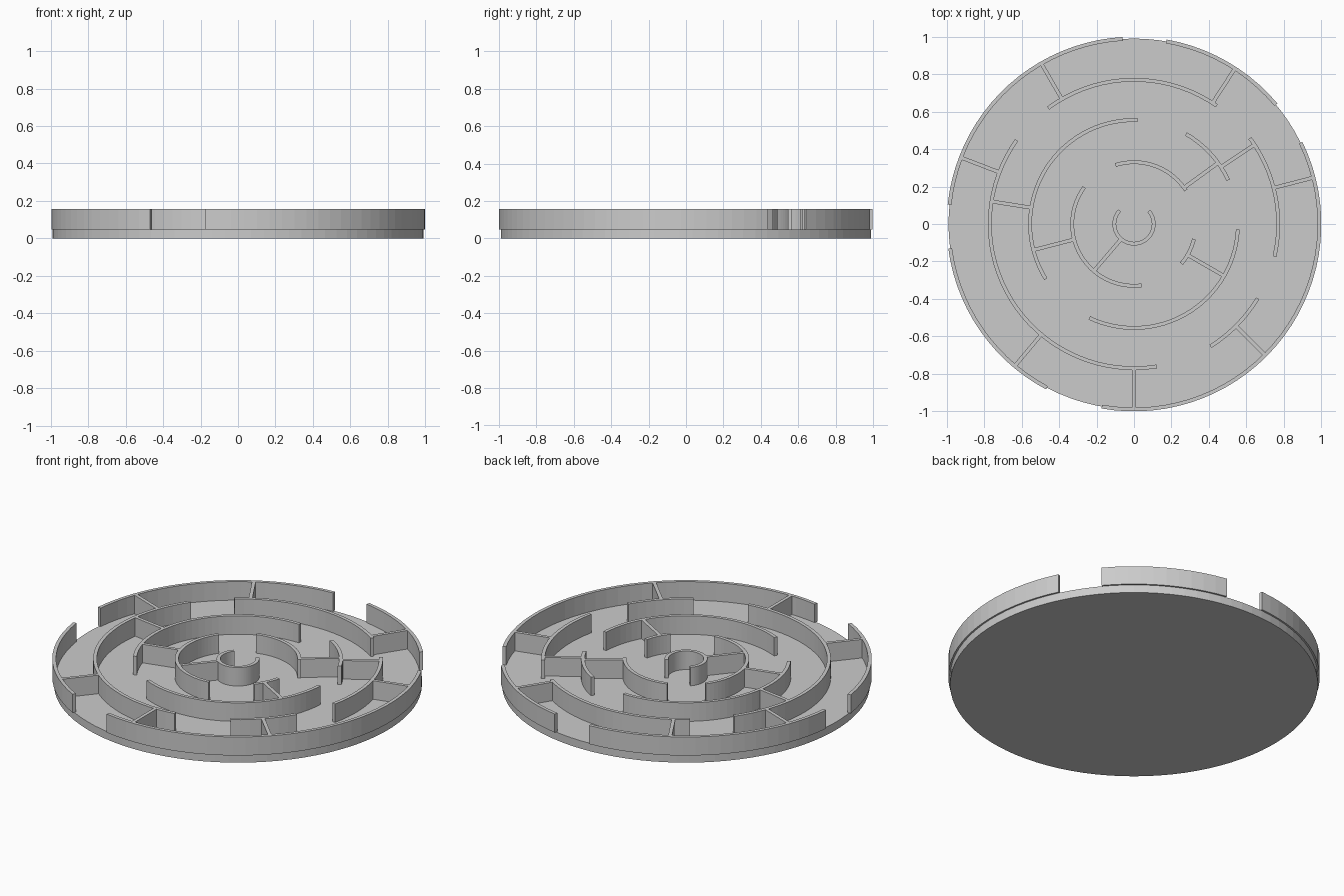
import bpy
import bmesh
from math import radians, cos, sin, ceil

old = bpy.data.objects.get("Cube")
if old:
    bpy.data.objects.remove(old, do_unlink=True)

FLOOR, TOP, WALL = 0.047, 0.157, 0.02

grey = bpy.data.materials.new("light grey")
grey.use_nodes = True
grey.diffuse_color = (0.6, 0.6, 0.6, 1)
grey.node_tree.nodes["Principled BSDF"].inputs["Base Color"].default_value = (0.6, 0.6, 0.6, 1)


def finish(name, bm):
    bmesh.ops.recalc_face_normals(bm, faces=bm.faces)
    mesh = bpy.data.meshes.new(name)
    bm.to_mesh(mesh)
    bm.free()
    mesh.materials.append(grey)
    obj = bpy.data.objects.new(name, mesh)
    bpy.context.collection.objects.link(obj)


def arc_wall(name, inner, start, end):
    """Curved wall of rectangular section swept between two angles."""
    bm = bmesh.new()
    steps = max(2, ceil((end - start) / 4))
    section = [(inner, FLOOR), (inner + WALL, FLOOR), (inner + WALL, TOP), (inner, TOP)]
    rings = []
    for i in range(steps + 1):
        a = radians(start + (end - start) * i / steps)
        rings.append([bm.verts.new((r * cos(a), r * sin(a), z)) for r, z in section])
    for p, q in zip(rings, rings[1:]):
        for k in range(4):
            n = (k + 1) % 4
            bm.faces.new((p[k], p[n], q[n], q[k]))
    bm.faces.new(rings[0])
    bm.faces.new(rings[-1])
    finish(name, bm)


def radial_wall(name, inner, outer, angle):
    """Straight wall joining two neighbouring rings."""
    bm = bmesh.new()
    c, s = cos(radians(angle)), sin(radians(angle))
    base = []
    for r, t in ((inner, -WALL / 2), (outer, -WALL / 2), (outer, WALL / 2), (inner, WALL / 2)):
        base.append(bm.verts.new((r * c - t * s, r * s + t * c, FLOOR)))
    face = bm.faces.new(base)
    out = bmesh.ops.extrude_face_region(bm, geom=[face])
    top = [v for v in out["geom"] if isinstance(v, bmesh.types.BMVert)]
    bmesh.ops.translate(bm, verts=top, vec=(0, 0, TOP - FLOOR))
    finish(name, bm)


# Round floor plate
bm = bmesh.new()
bmesh.ops.create_cone(bm, cap_ends=True, segments=90, radius1=0.99, radius2=0.99, depth=FLOOR)
bmesh.ops.translate(bm, verts=bm.verts, vec=(0, 0, FLOOR / 2))
finish("floor_plate", bm)

# Concentric walls: inner radius and the angle spans that are filled
rings = {
    "rim": (0.98, [(-100, 26), (40, 80), (93.5, 174), (187.5, 242)]),
    "outer_ring": (0.76, [(55, 126.5), (144.5, 279), (-13, 36.5), (-58, -31)]),
    "middle_ring": (0.545, [(88, 212), (25, 60), (-115.5, -3)]),
    "inner_ring": (0.32, [(33, 107.5), (143.5, 277), (-40, -14)]),
    "centre_ring": (0.095, [(137, 401)]),
}
for name, (radius, spans) in rings.items():
    for i, (start, end) in enumerate(spans):
        arc_wall(f"{name}_wall_{i + 1}", radius, start, end)

# Straight dividers between neighbouring rings
dividers = [
    ("rim", "outer_ring", (120, 57, 159, 14.5, 230, 270, 315)),
    ("outer_ring", "middle_ring", (171, 33.3)),
    ("middle_ring", "inner_ring", (194.5, 36, 330)),
    ("inner_ring", "centre_ring", (229.5,)),
]
for far, near, angles in dividers:
    for i, angle in enumerate(angles):
        radial_wall(f"{near}_divider_{i + 1}", rings[near][0] + WALL - 0.003,
                    rings[far][0] + 0.003, angle)
